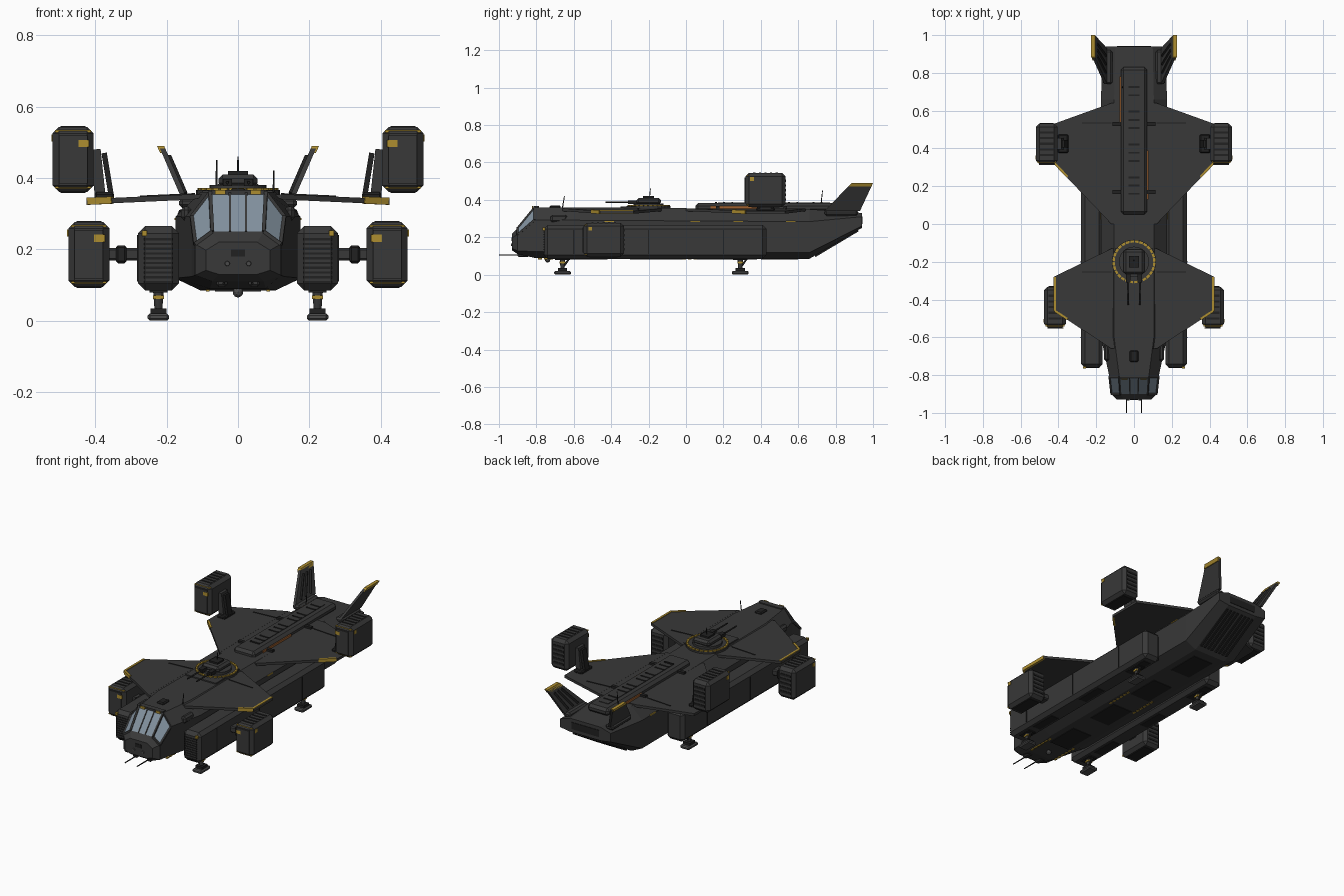
import bpy
import bmesh
from math import cos, sin, pi
from mathutils import Matrix, Vector

if "Cube" in bpy.data.objects:
    bpy.data.objects.remove(bpy.data.objects["Cube"])


def material(name, red, green, blue):
    made = bpy.data.materials.new(name)
    made.use_nodes = True
    made.diffuse_color = (red, green, blue, 1)
    made.node_tree.nodes["Principled BSDF"].inputs["Base Color"].default_value = (red, green, blue, 1)
    return made


hull = material("charcoal hull", 0.04, 0.04, 0.04)
dark = material("dark recess", 0.015, 0.015, 0.015)
metal = material("worn grey metal", 0.07, 0.07, 0.07)
yellow = material("warning yellow", 0.42, 0.27, 0.03)
orange = material("orange line", 0.35, 0.12, 0.03)
glass = material("pale blue glass", 0.22, 0.28, 0.34)

# Shared measures
roof, belly, side = 0.36, 0.085, 0.175
pod_x, pod_z, pod_front = 0.223, 0.175, -0.76
tip_x, root_x = 0.425, 0.12
thin, slim = 0.006, 0.012


def finish(name, bm, materials, mirror):
    bmesh.ops.recalc_face_normals(bm, faces=bm.faces)
    mesh = bpy.data.meshes.new(name)
    bm.to_mesh(mesh)
    bm.free()
    for item in materials:
        mesh.materials.append(item)
    part = bpy.data.objects.new(name, mesh)
    bpy.context.collection.objects.link(part)
    if mirror:
        part.modifiers.new("Mirror", "MIRROR").use_mirror_merge = False


def box(name, centre, size, colour, bevel=0, mirror=True, turn=Matrix()):
    bm = bmesh.new()
    bmesh.ops.create_cube(bm, size=1, matrix=Matrix.Diagonal((*size, 1)))
    if bevel:
        bmesh.ops.bevel(bm, geom=bm.edges[:], offset=bevel, segments=1, affect="EDGES")
    bm.transform(Matrix.Translation(centre) @ turn)
    finish(name, bm, [colour], mirror)


def bar(name, start, end, width, height, colour, mirror=True):
    start, end = Vector(start), Vector(end)
    turn = (end - start).to_track_quat("Y", "Z").to_matrix().to_4x4()
    size = (width, (end - start).length, height)
    box(name, (start + end) / 2, size, colour, mirror=mirror, turn=turn)


def tube(name, start, end, radius, end_radius, colour, mirror=True, sides=12):
    start, end = Vector(start), Vector(end)
    turn = (end - start).to_track_quat("Z", "Y").to_matrix().to_4x4()
    bm = bmesh.new()
    bmesh.ops.create_cone(bm, cap_ends=True, segments=sides, radius1=radius, radius2=end_radius,
                          depth=(end - start).length)
    bm.transform(Matrix.Translation((start + end) / 2) @ turn)
    finish(name, bm, [colour], mirror)


def prism(name, points, offset, colour):
    bm = bmesh.new()
    face = bm.faces.new([bm.verts.new(point) for point in points])
    grown = bmesh.ops.extrude_face_region(bm, geom=[face])["geom"]
    moved = [item for item in grown if isinstance(item, bmesh.types.BMVert)]
    bmesh.ops.translate(bm, verts=moved, vec=offset)
    finish(name, bm, [colour], True)


# Fuselage: one chamfered section, tapered to the nose and swept up to the tail
def section(y, width, floor, top):
    height = top - floor
    flat = width * 0.6
    half = [(flat, top), (width, top - height / 4), (width, floor + height / 8), (flat, floor)]
    return [Vector((x, y, z)) for x, z in half + [(-x, z) for x, z in reversed(half)]]


nose = section(-0.93, 0.09, 0.13, 0.22)
sill = section(-0.9, 0.12, 0.11, 0.25)
brow = section(-0.81, 0.13, 0.09, roof)
shapes = [nose, sill, brow, section(-0.6, side, belly, roof),
          section(0.66, side, belly, 0.35), section(0.94, 0.165, 0.25, 0.33)]
bm = bmesh.new()
rings = [[bm.verts.new(point) for point in shape] for shape in shapes]
for level, (ring, following) in enumerate(zip(rings, rings[1:])):
    for j in range(len(ring)):
        face = bm.faces.new((ring[j - 1], ring[j], following[j], following[j - 1]))
        # the windshield is the top and both upper slopes behind the nose
        upper = j in (0, 1, len(ring) - 1)
        face.material_index = int(level == 1 and upper)
bm.faces.new(rings[0])
bm.faces.new(rings[-1])
finish("fuselage", bm, [hull, glass], False)

# Windshield frames follow the fuselage edges
for start, end in ((sill[0], brow[0]), (sill[1], brow[1]), (sill[0], sill[1]), (brow[0], brow[1])):
    bar("windshield_frame", start, end, 0.01, 0.01, hull)
bar("windshield_centre_post", sill[0] * Vector.Fill(3, 1).x - Vector((0.05, 0, 0)),
    brow[0] - Vector((0.055, 0, 0)), thin, thin, hull)
box("windshield_brow", (0, -0.8, roof), (0.15, 0.03, slim), hull, mirror=False)
box("brow_mark", (0.05, -0.82, roof), (0.03, thin, slim), yellow)

# Nose lamps, guns, sensor and roof hatch
box("nose_hatch", (0, -0.93, 0.19), (0.04, thin, 0.02), dark, mirror=False)
tube("nose_lamp", (0.03, -0.92, 0.16), (0.03, -0.935, 0.16), 0.01, thin, metal)
box("chin_block", (0.045, -0.87, 0.11), (0.03, 0.06, 0.03), hull, bevel=thin)
tube("nose_gun", (0.04, -0.85, 0.105), (0.04, -1, 0.105), 0.004, 0.003, dark)
tube("sensor_stem", (0, -0.74, 0.1), (0, -0.74, 0.07), 0.01, 0.01, hull, mirror=False)
bm = bmesh.new()
bmesh.ops.create_icosphere(bm, subdivisions=2, radius=0.015, matrix=Matrix.Translation((0, -0.74, 0.08)))
finish("sensor_ball", bm, [metal], False)
box("roof_hatch", (0, -0.7, roof), (0.045, 0.06, 0.02), dark, bevel=thin, mirror=False)
box("cheek_block", (0.145, -0.68, 0.3), (0.03, 0.09, 0.04), hull, bevel=0.01)

# Side pods with louvred fronts, seams and belly panels
pod_length = 1.19
box("side_pod", (pod_x, pod_front + pod_length / 2, pod_z), (0.115, pod_length, 0.18), hull, bevel=0.02)
for i in range(-5, 5):
    box("pod_louvre", (pod_x, pod_front, pod_z + i / 75), (0.08, thin, thin), dark)
box("pod_mark", (0.262, pod_front, 0.245), (0.015, slim, 0.015), yellow)
for y in (-0.6, -0.2, 0.2):
    box("pod_seam", (0.28, y, pod_z), (thin, thin, 0.13), dark)
    box("pod_belly_panel", (pod_x, y + 0.1, belly), (0.05, 0.16, thin), dark)


# Wings: trapezoids that droop slightly, with yellow edges
def on_wing(x, y):
    return Vector((x, y, roof - x * 0.045))


def wing(name, root_back, tip_back, tip_front, root_front, tip_mark):
    back, front = on_wing(tip_x, tip_back), on_wing(tip_x, tip_front)
    lead = on_wing(root_x, root_front)
    prism(name, [on_wing(root_x, root_back), back, front, lead], (0, 0, -0.015), hull)
    box(name + "_centre", (0, (root_back + root_front) / 2, roof - slim),
        (root_x * 2, root_back - root_front, slim), hull, mirror=False)
    inset = Vector((slim / 2, 0, slim / 2))
    bar(name + "_leading_mark", front - inset, front.lerp(lead, 0.22) - inset, slim, 0.02, yellow)
    if tip_mark:
        bar(name + "_tip_mark", front - inset, back - inset, slim, 0.02, yellow)
    middle = (tip_back + root_back) / 2 - 0.05
    bar(name + "_rib", on_wing(root_x, middle), on_wing(tip_x - 0.15, middle), thin, thin, dark)


wing("front_wing", -0.13, -0.28, -0.46, -0.66, True)
wing("rear_wing", 0.64, 0.53, 0.32, 0, False)


# Engines: one pair low in front, one pair high at the back
def engine(name, x, y, z):
    width, length, height = 0.115, 0.215, 0.182
    front, out = y - length / 2, x + width / 2
    box(name, (x, y, z), (width, length, height), hull, bevel=0.018)
    box(name + "_face", (x, front, z), (0.08, 0.01, 0.135), hull)
    box(name + "_badge", (x - 0.03, front - thin / 2, z + 0.045), (0.03, thin, 0.02), yellow)
    box(name + "_side_badge", (out, front + 0.035, z + 0.06), (thin, 0.02, 0.02), yellow)
    box(name + "_exhaust", (x, y, z - height / 2), (0.07, 0.15, thin), dark)
    for end in (-1, 1):
        box(name + "_strip", (x, front + slim, z + end * (height / 2 - slim)), (0.1, slim, thin), yellow)
    for i in range(-2, 3):
        box(name + "_vane", (x, y + i * 0.03, z + height / 2), (0.07, slim, thin), dark)
        box(name + "_rear_vane", (x, y + length / 2, z + i * 0.025), (0.07, thin, slim), dark)


front_y, rear_y = -0.44, 0.425
engine("front_engine", 0.418, front_y, 0.186)
engine("rear_engine", 0.462, rear_y, 0.452)
box("front_engine_arm", (0.32, front_y, 0.186), (0.1, 0.06, 0.035), hull, bevel=thin)
box("front_arm_collar", (0.327, front_y, 0.186), (0.03, 0.08, 0.05), dark, bevel=thin)
bar("rear_engine_pylon", (0.385, rear_y, 0.34), (0.4, rear_y, 0.48), 0.06, 0.03, hull)
bar("pylon_brace", (0.355, rear_y, 0.35), (0.375, rear_y, 0.47), 0.04, 0.015, dark)
box("pylon_foot", (0.375, rear_y, 0.35), (0.055, 0.1, 0.02), dark, bevel=thin)

# Dorsal spine with vents, clamps and orange edge lines
spine_top = 0.383
box("dorsal_spine", (0, 0.44, roof), (0.14, 0.78, spine_top - belly / 2 - 0.295), hull, bevel=0.015, mirror=False)
box("spine_ridge", (0, 0.47, spine_top), (0.06, 0.6, thin), hull, mirror=False)
for i in range(14):
    if i % 4 != 3:
        box("spine_vent", (0, 0.16 + i / 23, spine_top + thin / 2), (0.06, 0.01, thin), dark, mirror=False)
for y in (0.17, 0.53):
    box("spine_clamp", (0.09, y, roof), (0.045, 0.02, slim), dark)
for x, y in ((0.073, 0.26), (-0.073, 0.65)):
    box("orange_line", (x, y, roof), (thin, 0.26, slim), orange, mirror=False)

# Roof turret on a segmented yellow ring
turret_y = -0.2
box("turret_deck", (0, turret_y - 0.04, roof), (0.2, 0.22, 0.01), hull, mirror=False)


def upright(name, radius, bottom, top):
    tube(name, (0, turret_y, bottom), (0, turret_y, top), radius, radius, hull, mirror=False, sides=32)


def on_ring(turn):
    angle = turn * pi / 14
    return (0.108 * cos(angle), turret_y + 0.108 * sin(angle), roof + thin)


upright("turret_base", 0.117, 0.35, roof + thin)
upright("turret_drum", 0.08, roof, 0.38)
for i in range(28):
    bar("ring_segment", on_ring(i), on_ring(i + 0.8), slim, slim, yellow, mirror=False)
box("turret_body", (0, turret_y, 0.392), (0.11, 0.13, 0.036), hull, bevel=slim, mirror=False)
box("turret_lid", (0, turret_y, 0.412), (0.055, 0.06, 0.015), dark, mirror=False)
box("turret_mount", (0.03, -0.28, 0.387), (0.025, 0.06, 0.02), dark)
tube("turret_barrel", (0.03, -0.27, 0.387), (0.03, -0.43, 0.387), 0.005, 0.004, dark)

# Aerials
for x, y, height in ((0, turret_y, 0.1), (0.1, -0.66, 0.06), (-0.06, 0.72, 0.09)):
    tube("aerial", (x, y, roof), (x, y + 0.01, roof + height), 0.003, 0.002, dark, mirror=False)


# Canted, swept tail fins with ribs and yellow tips
def on_fin(along, up):
    # along and up run from the front root to the rear tip of the fin
    chord = 0.19 - up * 0.075
    y = 0.74 + up * 0.145 + along * chord
    return Vector((0.142 + up * 0.065, y, 0.34 + up * 0.15))


def fin(name, low, high, thickness):
    corners = [on_fin(0, low), on_fin(0, high), on_fin(1, high), on_fin(1, low)]
    prism(name, corners, (thickness, 0, 0), yellow if low else hull)


fin("tail_fin", 0, 0.95, 0.015)
fin("fin_tip", 0.87, 1, 0.02)
for along in (0.25, 0.5, 0.75):
    bar("fin_rib", on_fin(along, 0.1), on_fin(along, 0.8), 0.01, slim, dark)
box("fin_root", (0.14, 0.83, 0.33), (0.05, 0.18, 0.03), hull, bevel=0.01)

# Tail ramp ribs and rear plate
for i in range(4):
    x = 0.015 + i * 0.025
    bar("ramp_rib", (x, 0.69, 0.1), (x, 0.92, 0.237), slim, slim, dark)
box("rear_plate", (0, 0.94, 0.29), (0.18, thin, 0.04), dark, mirror=False)

# Hull markings and belly panels
for y in (-0.41, 0.05, 0.28, 0.56):
    box("hull_mark", (side, y, 0.285), (thin, 0.05, thin), yellow)
for y in (-0.55, -0.2, 0.15, 0.5):
    box("belly_panel", (0, y, belly), (0.13, 0.2, thin), dark, mirror=False)
for i in range(6):
    for y in (-0.78, -0.1):
        box("belly_dash", (0.085, y + i * 0.03, belly), (0.01, 0.02, thin), yellow)

# Landing gear
for y in (-0.66, 0.29):
    box("gear_socket", (pod_x, y, belly), (0.05, 0.08, slim), dark)
    tube("gear_leg", (pod_x, y, belly), (pod_x, y, 0.02), 0.015, 0.01, hull)
    box("gear_collar", (pod_x, y, 0.066), (0.03, 0.03, 0.01), yellow)
    bar("gear_brace", (pod_x, y + 0.035, belly), (pod_x, y, 0.035), 0.01, 0.01, dark)
    box("gear_ankle", (pod_x, y, 0.027), (0.045, 0.05, 0.015), dark)
    box("gear_foot", (pod_x, y, 0.01), (0.06, 0.09, 0.02), metal, bevel=thin)
